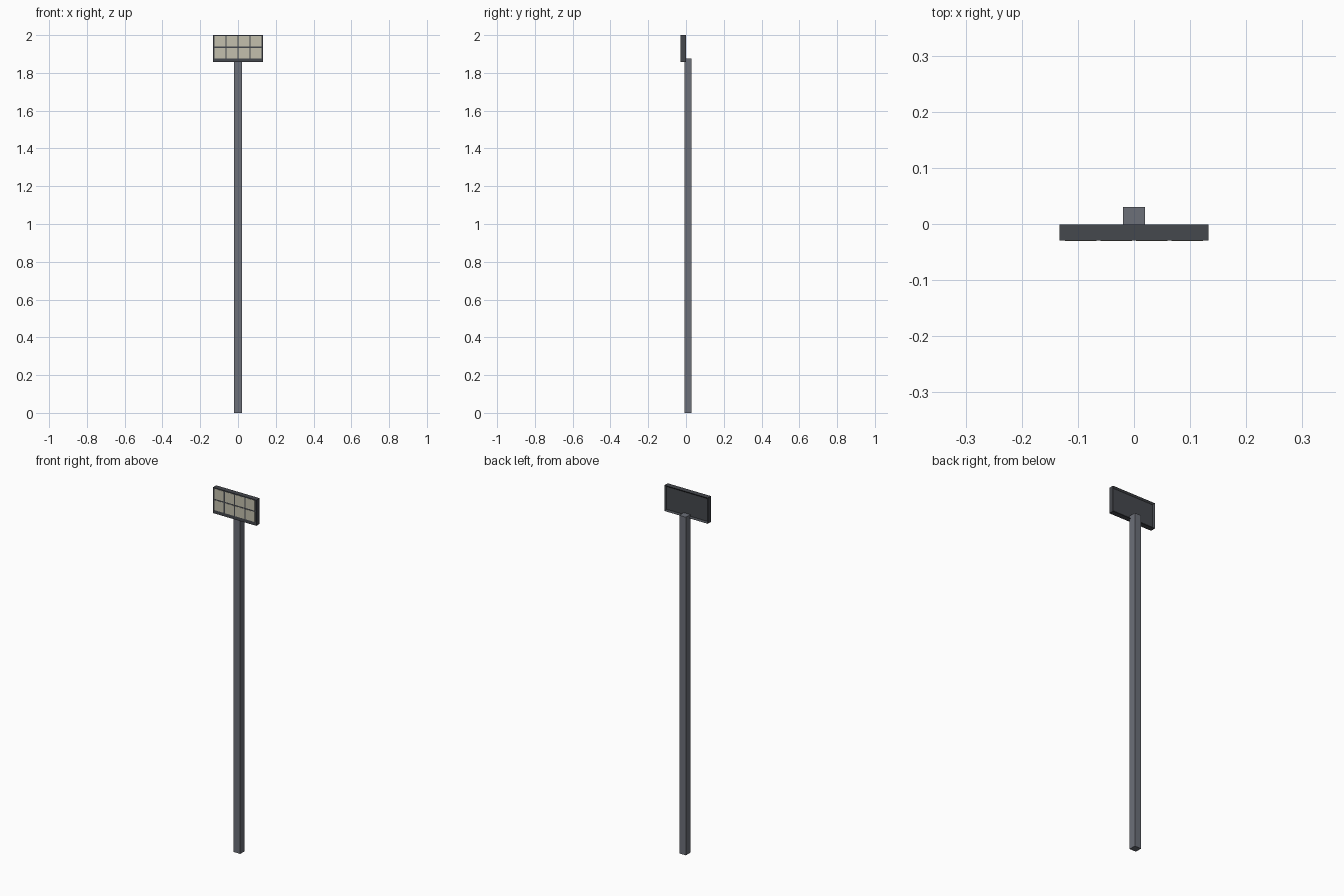
import bpy, bmesh

if "Cube" in bpy.data.objects:
    bpy.data.objects.remove(bpy.data.objects["Cube"])


def material(name, color):
    m = bpy.data.materials.new(name)
    m.diffuse_color = color
    m.use_nodes = True
    m.node_tree.nodes["Principled BSDF"].inputs["Base Color"].default_value = m.diffuse_color
    return m


def box(name, lo, hi, mat):
    bm = bmesh.new()
    bmesh.ops.create_cube(bm, size=1)
    for v in bm.verts:
        v.co = [(a + b) / 2 + c * (b - a) for a, b, c in zip(lo, hi, v.co)]
    me = bpy.data.meshes.new(name)
    bm.to_mesh(me)
    bm.free()
    ob = bpy.data.objects.new(name, me)
    bpy.context.collection.objects.link(ob)
    me.materials.append(mat)
    return ob


steel = material("steel", (0.15, 0.16, 0.19, 1))
dark = material("dark_housing", (0.06, 0.065, 0.075, 1))
glass = material("lamp_glass", (0.55, 0.53, 0.42, 1))

# Square pole, its top reaching into the back recess of the housing
box("pole", (-0.02, -0.009, 0), (0.02, 0.03, 1.875), steel)

# Lamp housing with a shallow recess in the back
W, Z0, Z1, Y0, Y1 = 0.133, 1.857, 2.0, -0.029, -0.001
housing = box("lamp_housing", (-W, Y0, Z0), (W, Y1, Z1), dark)
bm = bmesh.new()
bm.from_mesh(housing.data)
bm.faces.ensure_lookup_table()
back = max(bm.faces, key=lambda f: f.calc_center_median().y)
bmesh.ops.inset_region(bm, faces=[back], thickness=0.012)
for v in back.verts:
    v.co.y -= 0.008
bm.to_mesh(housing.data)
bm.free()

# Two rows of four square lamps on the front
for row, z in enumerate((1.904, 1.967)):
    for col in range(4):
        x = (col - 1.5) * 0.0635
        box(f"lamp_{row}_{col}", (x - 0.028, Y0 - 0.001, z - 0.028),
            (x + 0.028, Y0 + 0.004, z + 0.028), glass)
